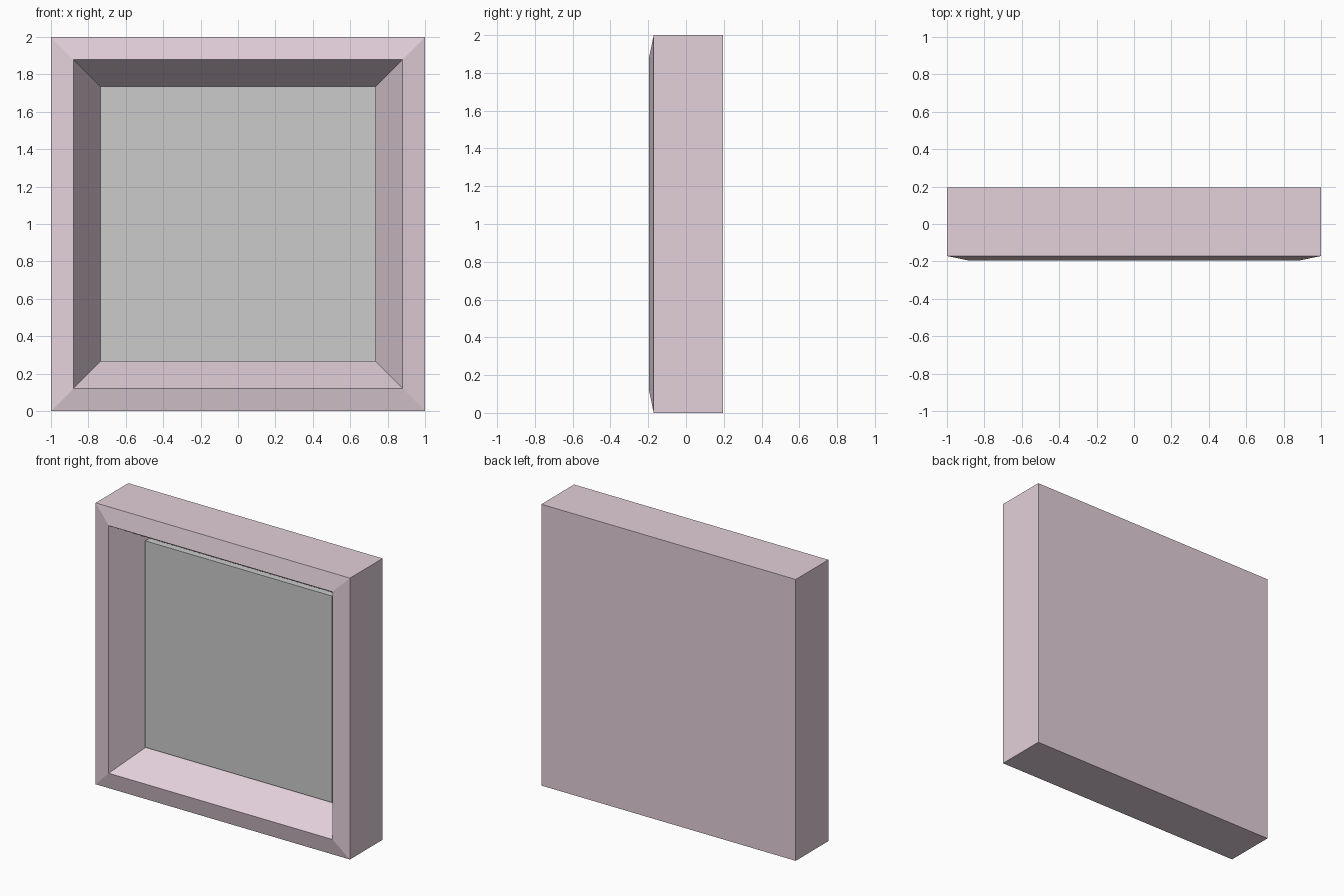
import bpy, bmesh

if "Cube" in bpy.data.objects:
    bpy.data.objects.remove(bpy.data.objects["Cube"])

CENTRE_Z = 1.0


def square_solid(name, rings, colour=None):
    """Bridge a series of square rings (half size, y) and cap both ends."""
    bm = bmesh.new()
    loops = []
    for h, y in rings:
        corners = ((-1, -1), (1, -1), (1, 1), (-1, 1))
        loops.append([bm.verts.new((sx * h, y, CENTRE_Z + sz * h)) for sx, sz in corners])
    for a, b in zip(loops, loops[1:]):
        for i in range(4):
            j = (i + 1) % 4
            bm.faces.new((a[i], a[j], b[j], b[i]))
    bm.faces.new(loops[0])
    bm.faces.new(loops[-1])
    bmesh.ops.recalc_face_normals(bm, faces=bm.faces)
    mesh = bpy.data.meshes.new(name)
    bm.to_mesh(mesh)
    bm.free()
    obj = bpy.data.objects.new(name, mesh)
    bpy.context.collection.objects.link(obj)
    if colour:
        mat = bpy.data.materials.new(name + "_colour")
        mat.diffuse_color = colour
        mat.use_nodes = True
        mat.node_tree.nodes["Principled BSDF"].inputs["Base Color"].default_value = mat.diffuse_color
        mesh.materials.append(mat)
    return obj


# Frame: flat back, straight sides, bevelled front rim, sloping recess and floor
square_solid("frame", [
    (1.0, 0.196),
    (1.0, -0.171),
    (0.88, -0.196),
    (0.734, 0.052),
], (0.77, 0.63, 0.70, 1))

# Grey panel standing proud of the recess floor
square_solid("panel", [(0.734, 0.006), (0.734, 0.056)])
